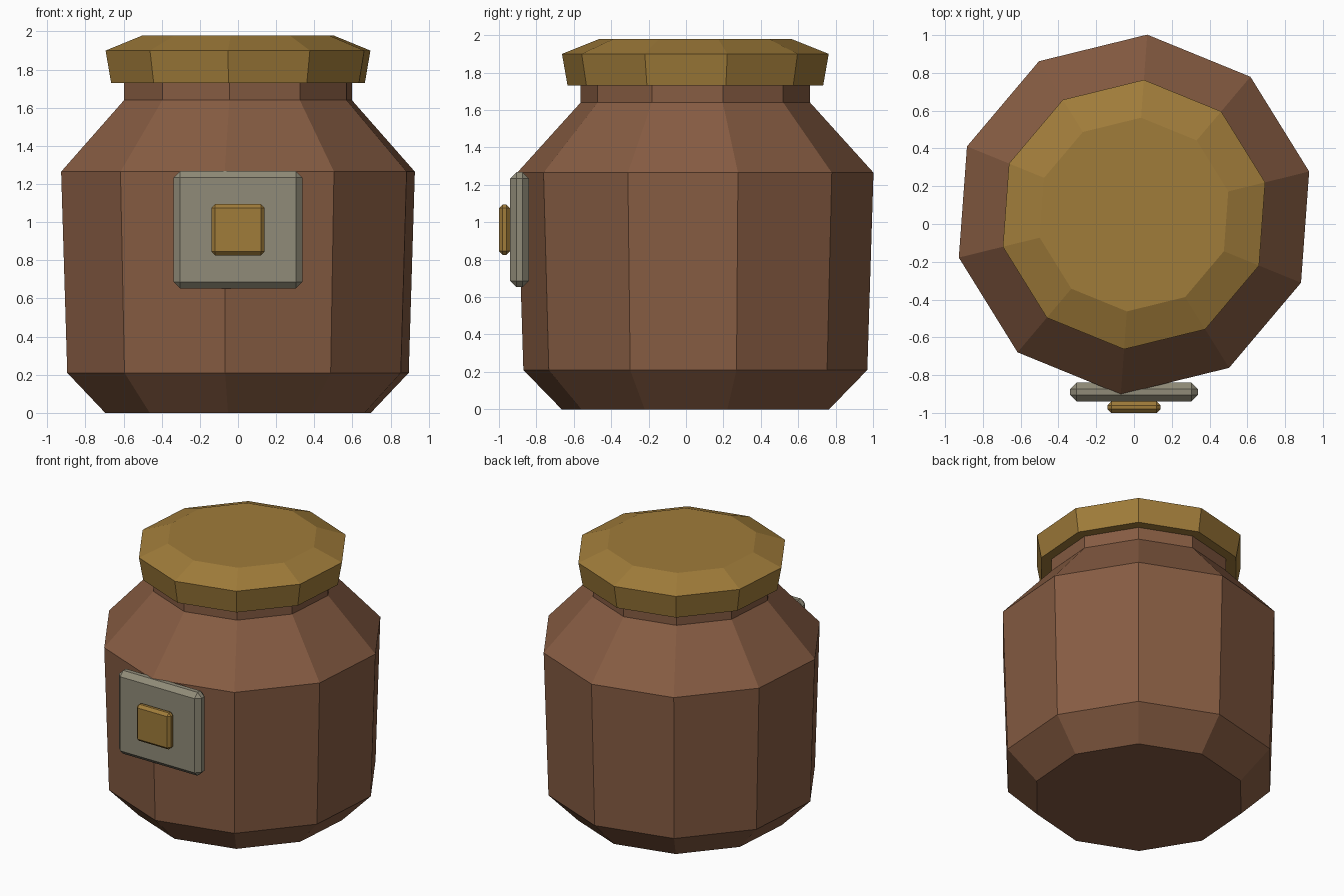
import bpy, bmesh, math

if "Cube" in bpy.data.objects:
    bpy.data.objects.remove(bpy.data.objects["Cube"])

SIDES, TURN, CY = 10, math.radians(13.8), 0.05


def material(name, rgb):
    m = bpy.data.materials.new(name)
    m.diffuse_color = (*rgb, 1)
    m.use_nodes = True
    m.node_tree.nodes["Principled BSDF"].inputs["Base Color"].default_value = m.diffuse_color
    return m


def finish(name, bm, mat):
    bmesh.ops.recalc_face_normals(bm, faces=bm.faces)
    me = bpy.data.meshes.new(name)
    bm.to_mesh(me)
    bm.free()
    me.materials.append(mat)
    ob = bpy.data.objects.new(name, me)
    bpy.context.collection.objects.link(ob)
    return ob


def lathe(name, profile, mat):
    """Closed ten-sided solid from (radius, z) pairs."""
    bm = bmesh.new()
    rings = []
    for r, z in profile:
        angles = [TURN + math.tau * i / SIDES for i in range(SIDES)]
        rings.append([bm.verts.new((r * math.cos(a), CY + r * math.sin(a), z)) for a in angles])
    for lo, hi in zip(rings, rings[1:]):
        for i in range(SIDES):
            j = (i + 1) % SIDES
            bm.faces.new((lo[i], lo[j], hi[j], hi[i]))
    bm.faces.new(rings[0][::-1])
    bm.faces.new(rings[-1])
    return finish(name, bm, mat)


def block(name, size, centre, bevel, mat):
    bm = bmesh.new()
    bmesh.ops.create_cube(bm, size=1)
    bmesh.ops.scale(bm, vec=size, verts=bm.verts)
    bmesh.ops.translate(bm, vec=centre, verts=bm.verts)
    bmesh.ops.bevel(bm, geom=bm.edges[:], offset=bevel, segments=1, affect='EDGES')
    return finish(name, bm, mat)


clay = material("clay", (0.24, 0.107, 0.055))
ochre = material("ochre", (0.35, 0.2, 0.042))
stone = material("stone", (0.28, 0.26, 0.19))

# Jar with chamfered foot, shoulder and straight neck
lathe("jar_body", [(0.717, 0), (0.922, 0.21), (0.955, 1.265), (0.615, 1.64), (0.615, 1.74)], clay)
# Flared lid with sloping rim
lathe("lid", [(0.685, 1.73), (0.715, 1.9), (0.514, 1.98)], ochre)
# Label plate and its raised square
block("label_plate", (0.675, 0.1, 0.615), (0, -0.89, 0.96), 0.034, stone)
block("label_square", (0.28, 0.06, 0.27), (0, -0.97, 0.96), 0.02, ochre)
